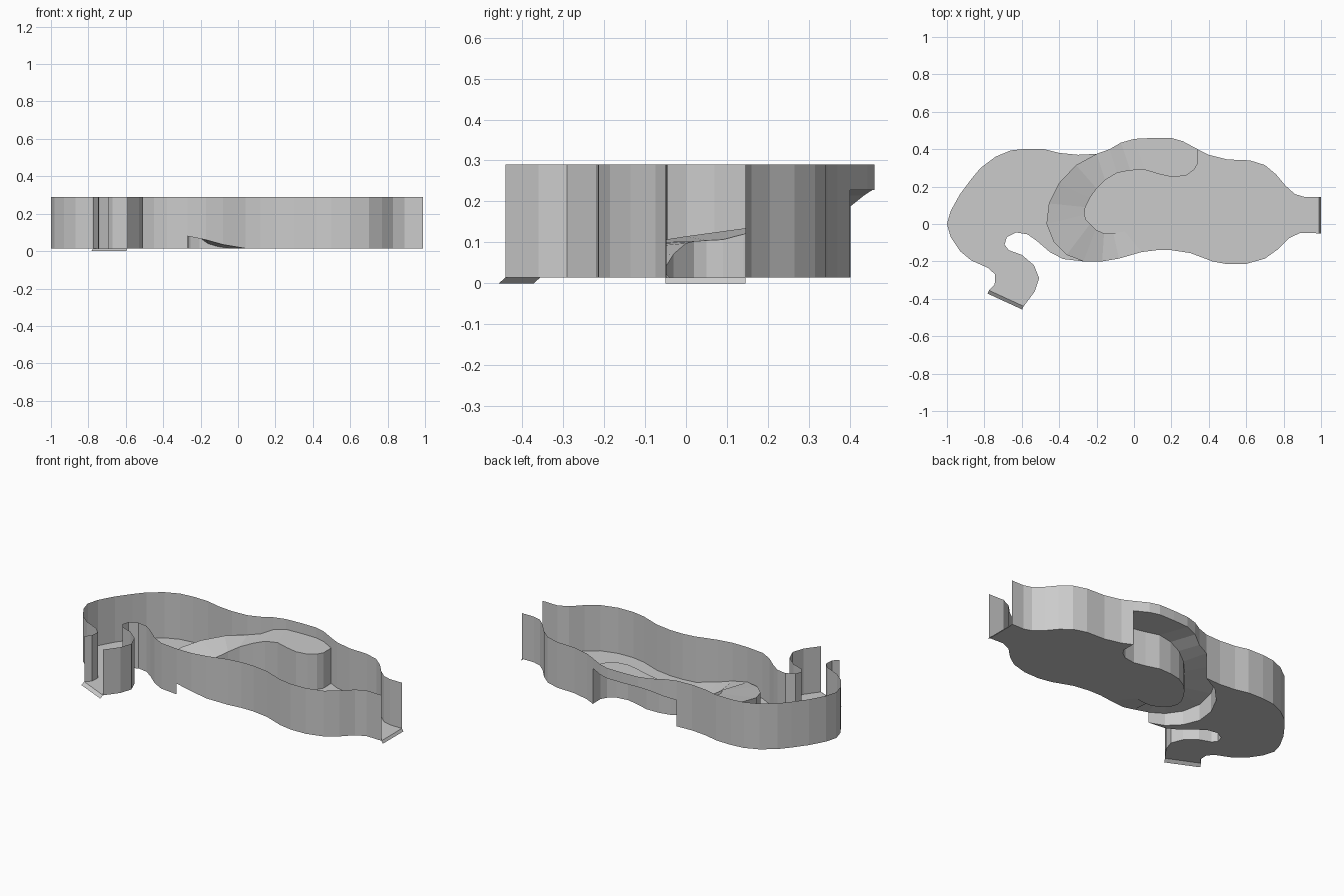
import bpy
import bmesh

FLOOR, TOP = 0.015, 0.29


def make_object(name, polys):
    """Build one flat-shaded object from polygons given as 3D points."""
    bm = bmesh.new()
    for pts in polys:
        bm.faces.new([bm.verts.new(p) for p in pts])
    bmesh.ops.remove_doubles(bm, verts=bm.verts[:], dist=0.0005)
    bmesh.ops.recalc_face_normals(bm, faces=bm.faces[:])
    me = bpy.data.meshes.new(name)
    bm.to_mesh(me)
    bm.free()
    ob = bpy.data.objects.new(name, me)
    bpy.context.collection.objects.link(ob)
    return ob


def at(pts, z):
    return [(p[0], p[1], z) for p in pts]


def strip(a, b):
    """Quads joining two equally long point rows."""
    return [(a[i], a[i + 1], b[i + 1], b[i]) for i in range(len(a) - 1)]


# Outline of the basin, split where the ramp meets the wall
front_right = [(0.99, -0.05), (0.89, -0.047), (0.83, -0.075), (0.77, -0.135),
               (0.70, -0.185), (0.60, -0.213), (0.50, -0.215), (0.42, -0.2),
               (0.30, -0.155), (0.20, -0.14), (0.12, -0.14), (0.04, -0.15)]
spout_right = [(-0.27, -0.2), (-0.38, -0.187), (-0.45, -0.15), (-0.52, -0.09),
               (-0.57, -0.055), (-0.63, -0.045), (-0.68, -0.07), (-0.692, -0.11),
               (-0.67, -0.14), (-0.60, -0.165), (-0.535, -0.22), (-0.507, -0.29),
               (-0.53, -0.36), (-0.59, -0.44)]
left_side = [(-0.775, -0.355), (-0.745, -0.325), (-0.742, -0.27), (-0.78, -0.235),
             (-0.87, -0.195), (-0.93, -0.145), (-0.98, -0.07), (-1.0, 0.0),
             (-0.98, 0.07), (-0.93, 0.16), (-0.87, 0.24), (-0.82, 0.3),
             (-0.74, 0.36), (-0.66, 0.393), (-0.58, 0.402), (-0.48, 0.4),
             (-0.40, 0.38), (-0.30, 0.37), (-0.20, 0.375)]
back_right = [(0.34, 0.4), (0.40, 0.37), (0.50, 0.345), (0.62, 0.34),
              (0.70, 0.315), (0.76, 0.265), (0.81, 0.205), (0.86, 0.16),
              (0.91, 0.145), (0.99, 0.145)]

# Rising ramp: outer and inner edges as matching rows of points
outer = [(0.04, -0.15, FLOOR), (-0.08, -0.185, 0.035), (-0.17, -0.2, 0.06),
         (-0.27, -0.2, 0.08), (-0.36, -0.165, 0.09), (-0.43, -0.095, 0.1),
         (-0.468, 0.0, 0.115), (-0.455, 0.11, 0.13), (-0.40, 0.22, 0.145),
         (-0.31, 0.315, 0.16), (-0.20, 0.375, 0.172), (-0.13, 0.4, 0.187),
         (-0.07, 0.435, 0.215), (0.0, 0.455, 0.228), (0.10, 0.46, 0.228),
         (0.20, 0.46, 0.228), (0.26, 0.443, 0.228), (0.34, 0.4, 0.228)]
inner = [(-0.05, -0.04, FLOOR), (-0.11, -0.05, 0.025), (-0.16, -0.05, 0.04),
         (-0.205, -0.03, 0.072), (-0.235, 0.0, 0.098), (-0.255, 0.02, 0.103),
         (-0.265, 0.05, 0.105), (-0.26, 0.09, 0.107), (-0.235, 0.14, 0.12),
         (-0.20, 0.19, 0.14), (-0.155, 0.235, 0.165), (-0.09, 0.273, 0.19),
         (-0.02, 0.287, 0.215), (0.06, 0.289, 0.228), (0.14, 0.265, 0.228),
         (0.21, 0.25, 0.228), (0.28, 0.26, 0.228), (0.342, 0.325, 0.228)]
inner_end = [(0.322, 0.29, 0.228), (0.347, 0.35, 0.228)]
arc = outer[3:11]

# Outer wall: full height beside the floor, trimmed to the ramp where they meet
wall = []
for run in (front_right, spout_right, left_side, back_right):
    wall += strip(at(run, FLOOR), at(run, TOP))
for run in (outer[:4], outer[10:]):
    wall += strip(run, at(run, TOP))
make_object("outer_wall", wall)

# Floors on both sides of the ramp
inner_edge = inner[:-1] + [inner_end[0], inner[-1], outer[-1]]
make_object("right_floor", [at(front_right + inner_edge + back_right[1:], FLOOR)])
make_object("left_floor", [at(spout_right + left_side + arc[-2:0:-1], FLOOR)])

# Ramp surface, with its rounded platform end
ramp = strip(outer, inner)
ramp.append((inner[-2], inner_end[0], inner[-1]))
make_object("ramp", ramp)

# Vertical sides dropping from the ramp edges to the floor
sides = strip(at(inner_edge[1:], FLOOR), inner_edge[1:])
sides.append((inner[0], inner[1], (inner[1][0], inner[1][1], FLOOR)))
sides += strip(at(arc, FLOOR), arc)
make_object("ramp_sides", sides)

# Sloped sills and short wall ends at the two openings
for name, a, b, dx, dy in (("right", front_right[0], back_right[-1], 0.01, 0.0),
                           ("spout", spout_right[-1], left_side[0], -0.008, -0.017)):
    a2, b2 = (a[0] + dx, a[1] + dy), (b[0] + dx, b[1] + dy)
    make_object(name + "_sill", strip(at((a, b), FLOOR), at((a2, b2), 0.0)))
